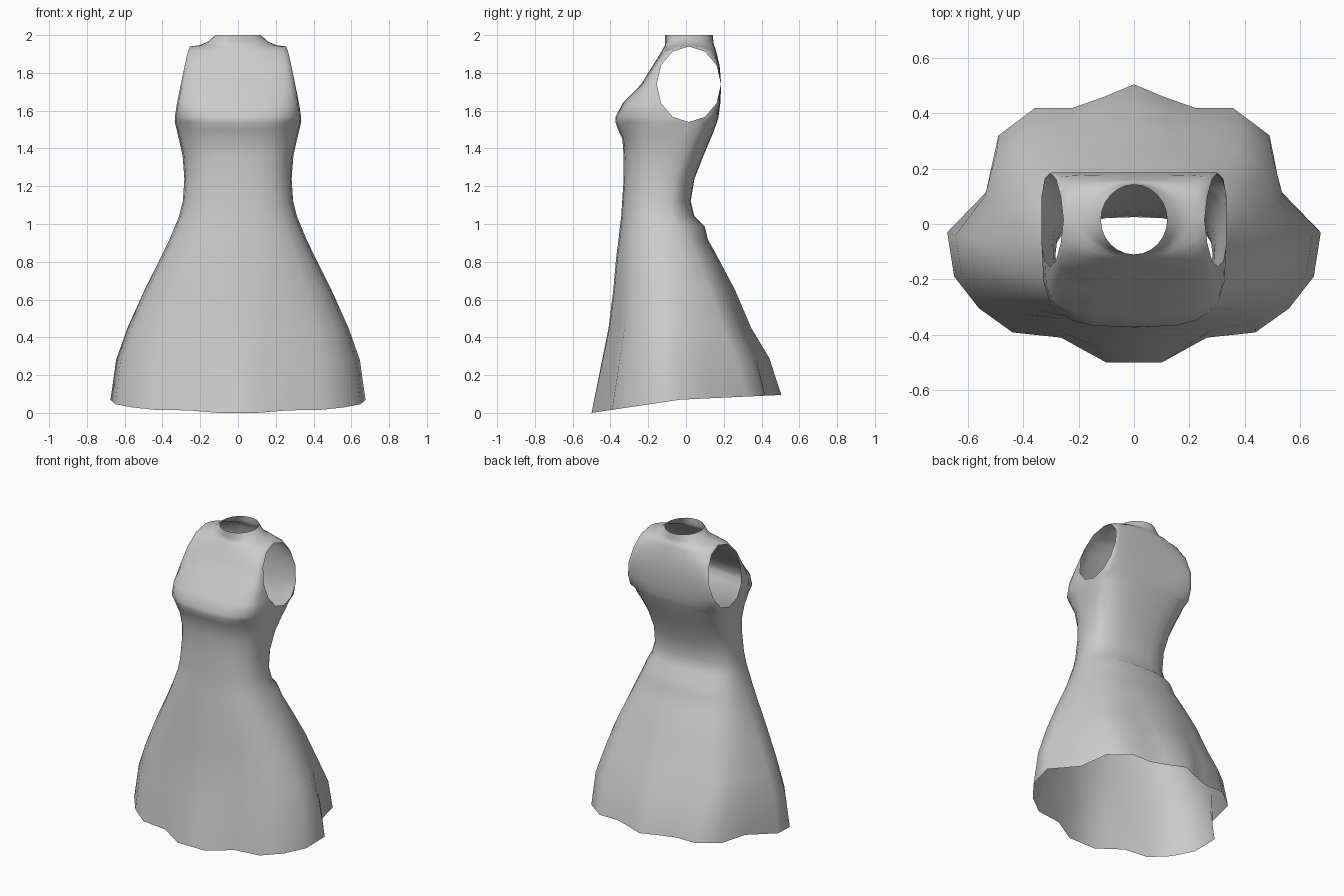
import bpy, math

if "Cube" in bpy.data.objects:
    bpy.data.objects.remove(bpy.data.objects["Cube"])

Q = 6  # segments per quarter ring

fabric = bpy.data.materials.new("grey_fabric")
fabric.diffuse_color = (0.6, 0.6, 0.6, 1)
fabric.use_nodes = True
fabric.node_tree.nodes["Principled BSDF"].inputs["Base Color"].default_value = fabric.diffuse_color

# Wavy hem outline, normalised (across, depth), from centre to side
HEM_FRONT = [(0, 1), (.15, 1), (.39, .81), (.65, .77), (.83, .585), (.963, .34), (1, 0)]
HEM_BACK = [(0, 1), (.16, .915), (.33, .84), (.53, .84), (.726, .654), (.785, .28), (1, 0)]

# Skirt and bodice rings: height, half width, front y, side y, back y, squareness
BODY = [
    (0, .675, -.50, -.03, .505, .8),
    (.25, .645, -.45, -.04, .44, .8),
    (.45, .585, -.41, -.05, .345, .8),
    (.65, .495, -.385, -.07, .26, .8),
    (.82, .41, -.37, -.09, .17, .8),
    (.92, .362, -.357, -.11, .115, .8),
    (.985, .335, -.35, -.12, .10, .8),
    (1.04, .312, -.343, -.13, .045, .8),
    (1.12, .292, -.338, -.13, .025, .78),
    (1.24, .284, -.33, -.11, .045, .75),
    (1.36, .293, -.33, -.07, .092, .72),
    (1.45, .313, -.337, -.03, .13, .66),
    (1.5, .325, -.36, 0, .15, .62),
    (1.54, .335, -.374, .015, .165, .6),
]
# Rows beside the armholes: half width, front y, back y, squareness
CHEST = [
    (.334, -.373, .172, .58),
    (.323, -.335, .182, .58),
    (.303, -.237, .186, .62),
    (.282, -.175, .178, .7),
    (.265, -.13, .16, .8),
    (.255, -.115, .152, .95),
]
# Shoulder to neck rings: height, half width, front y, back y
NECK = [(1.946, .205, -.112, .148), (1.965, .16, -.11, .145), (2.0, .12, -.11, .142)]


def half_ring(z, w, centre_y, edge_y, power, back):
    """Points from the right side, across the centre, to the left side."""
    hem = HEM_BACK if back else HEM_FRONT
    blend = max(0, 1 - z / .95)
    lift = max(0, 1 - z / .45)
    quarter = []
    for i in range(Q + 1):
        t = math.pi / 2 * i / Q
        across = max(0, math.sin(t)) ** power
        depth = max(0, math.cos(t)) ** power if i < Q else 0
        across += (hem[i][0] - across) * blend
        depth += (hem[i][1] - depth) * blend
        dz = (.07 + .025 * depth if back else .07 * (1 - depth)) * lift
        quarter.append((w * across, edge_y + (centre_y - edge_y) * depth, z + dz))
    return quarter[::-1] + [(-x, y, zz) for x, y, zz in quarter[1:]]


# Collect rows; front and back separate only along the armholes
front, back = [], []


def add_row(z, w, yf, yb, ef, eb, p):
    front.append(half_ring(z, w, yf, ef, p, False))
    back.append(half_ring(z, w, yb, eb, p, True))


for z, w, yf, ys, yb, p in BODY:
    add_row(z, w, yf, yb, ys, ys, p)
for k, (w, yf, yb, p) in enumerate(CHEST, 1):
    a = math.pi * k / 6
    r = .17 * math.sin(a) if k < 6 else 0
    add_row(1.74 - .2 * math.cos(a), w, yf, yb, .015 - r, .015 + r, p)
for z, w, yf, yb in NECK:
    add_row(z, w, yf, yb, .015, .015, 1)

# Weave both panels into one shell, sharing the side seam points
verts, faces, index = [], [], {}


def vid(p):
    key = tuple(round(c, 4) for c in p)
    if key not in index:
        index[key] = len(verts)
        verts.append(p)
    return index[key]


for panel, flip in ((front, True), (back, False)):
    for lo, hi in zip(panel, panel[1:]):
        for i in range(2 * Q):
            f = [vid(lo[i]), vid(lo[i + 1]), vid(hi[i + 1]), vid(hi[i])]
            f = list(dict.fromkeys(f))
            faces.append(f[::-1] if flip else f)

mesh = bpy.data.meshes.new("dress")
mesh.from_pydata(verts, [], faces)
mesh.materials.append(fabric)
mesh.update()
dress = bpy.data.objects.new("dress", mesh)
bpy.context.collection.objects.link(dress)
for poly in mesh.polygons:
    poly.use_smooth = True
